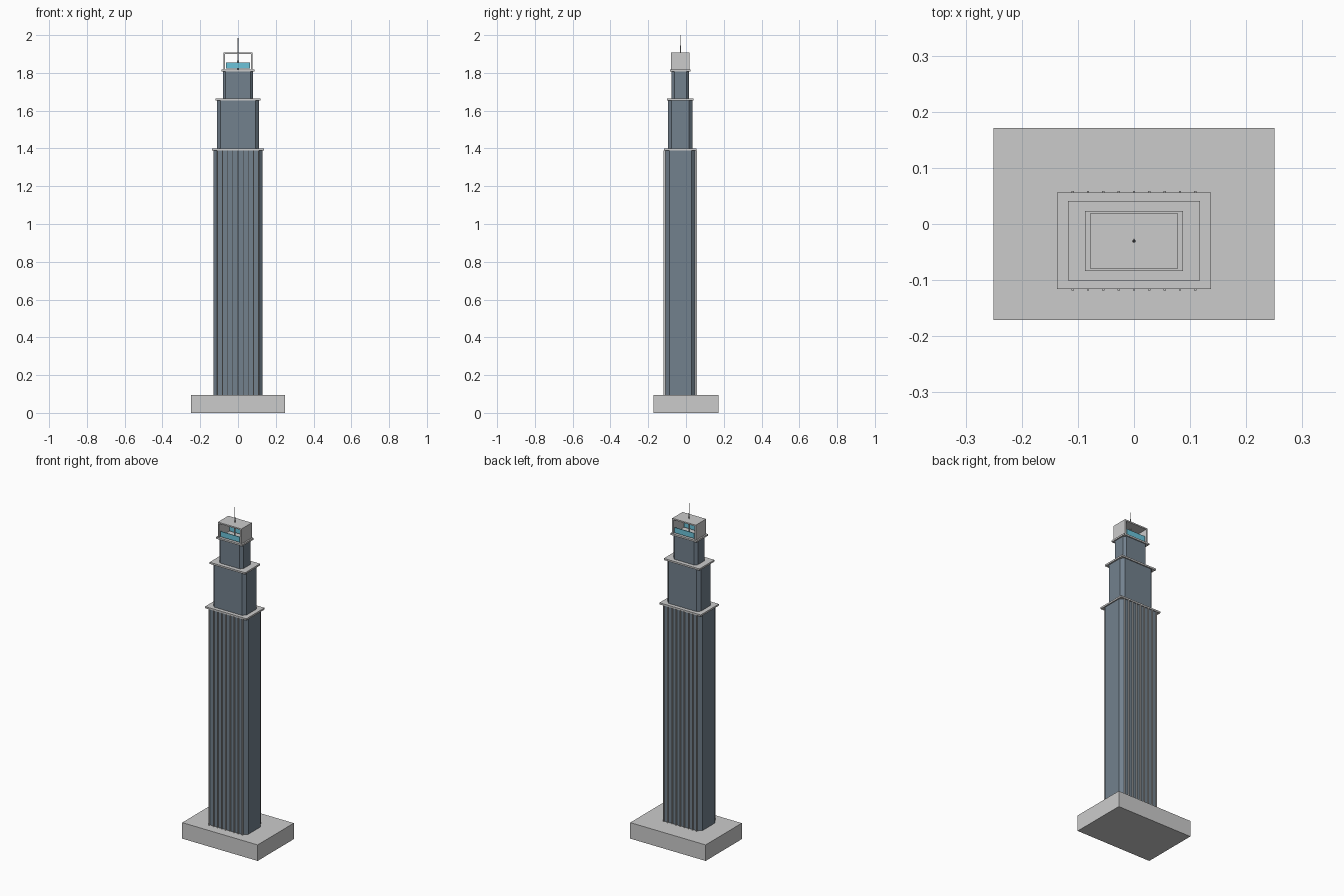
import bpy, bmesh

if "Cube" in bpy.data.objects:
    bpy.data.objects.remove(bpy.data.objects["Cube"])

CY = -0.03  # tower axis sits slightly forward of the podium centre


def material(name, rgb):
    m = bpy.data.materials.new(name)
    m.diffuse_color = (*rgb, 1)
    m.use_nodes = True
    m.node_tree.nodes["Principled BSDF"].inputs["Base Color"].default_value = m.diffuse_color
    return m


GLASS = material("slate_glass", (0.17, 0.22, 0.27))
CYAN = material("cyan_glass", (0.15, 0.55, 0.70))


def finish(name, bm, mat=None):
    bmesh.ops.recalc_face_normals(bm, faces=bm.faces)
    me = bpy.data.meshes.new(name)
    bm.to_mesh(me)
    bm.free()
    ob = bpy.data.objects.new(name, me)
    bpy.context.collection.objects.link(ob)
    if mat:
        me.materials.append(mat)
    return ob


def add_box(bm, x0, x1, y0, y1, z0, z1):
    vs = bmesh.ops.create_cube(bm, size=1)["verts"]
    for v in vs:
        v.co.x = x1 if v.co.x > 0 else x0
        v.co.y = y1 if v.co.y > 0 else y0
        v.co.z = z1 if v.co.z > 0 else z0


def box(name, hx, hy, z0, z1, y=CY, mat=None):
    bm = bmesh.new()
    add_box(bm, -hx, hx, y - hy, y + hy, z0, z1)
    return finish(name, bm, mat)


def shaft(name, hx, hy, c, z0, z1):
    """Vertical prism with chamfered corners."""
    pts = [(hx - c, -hy), (hx, c - hy), (hx, hy - c), (hx - c, hy),
           (c - hx, hy), (-hx, hy - c), (-hx, c - hy), (c - hx, -hy)]
    bm = bmesh.new()
    f = bm.faces.new([bm.verts.new((x, y + CY, z0)) for x, y in pts])
    r = bmesh.ops.extrude_face_region(bm, geom=[f], use_keep_orig=True)
    for v in r["geom"]:
        if isinstance(v, bmesh.types.BMVert):
            v.co.z = z1
    return finish(name, bm, GLASS)


# Podium
box("podium", 0.25, 0.171, 0, 0.096, y=0)

# Three stepped tiers, each capped by a thin ledge
tiers = [
    ("lower", 0.13, 0.08, 0.022, 0.096, 1.39, 0.137, 0.086, 1.40),
    ("middle", 0.11, 0.064, 0.018, 1.40, 1.655, 0.118, 0.071, 1.665),
    ("upper", 0.08, 0.047, 0.015, 1.665, 1.808, 0.087, 0.0535, 1.818),
]
for name, hx, hy, c, z0, z1, lx, ly, top in tiers:
    shaft(name + "_shaft", hx, hy, c, z0, z1)
    box(name + "_ledge", lx, ly, z1, top)

# Vertical fins on the front and back of the lower shaft
bm = bmesh.new()
for i in range(-4, 5):
    x = i * 0.0273
    for s in (-1, 1):
        ya, yb = sorted((CY + s * 0.078, CY + s * 0.0885))
        add_box(bm, x - 0.002, x + 0.002, ya, yb, 0.096, 1.39)
finish("facade_fins", bm)

# Open crown: two side walls and a roof
bm = bmesh.new()
y0, y1 = CY - 0.049, CY + 0.049
add_box(bm, -0.078, -0.07, y0, y1, 1.818, 1.90)
add_box(bm, 0.07, 0.078, y0, y1, 1.818, 1.90)
add_box(bm, -0.078, 0.078, y0, y1, 1.90, 1.908)
finish("crown_frame", bm)

# Low glass screens across both openings
for side, s in (("front", -1), ("back", 1)):
    box("glass_screen_" + side, 0.064, 0.002, 1.823, 1.855, y=CY + s * 0.044, mat=CYAN)

# Tapered spire rising through the crown roof
bpy.ops.mesh.primitive_cone_add(vertices=12, radius1=0.005, radius2=0.001,
                                depth=0.182, location=(0, CY, 1.909))
bpy.context.object.name = "spire"
bpy.ops.object.shade_smooth_by_angle()
